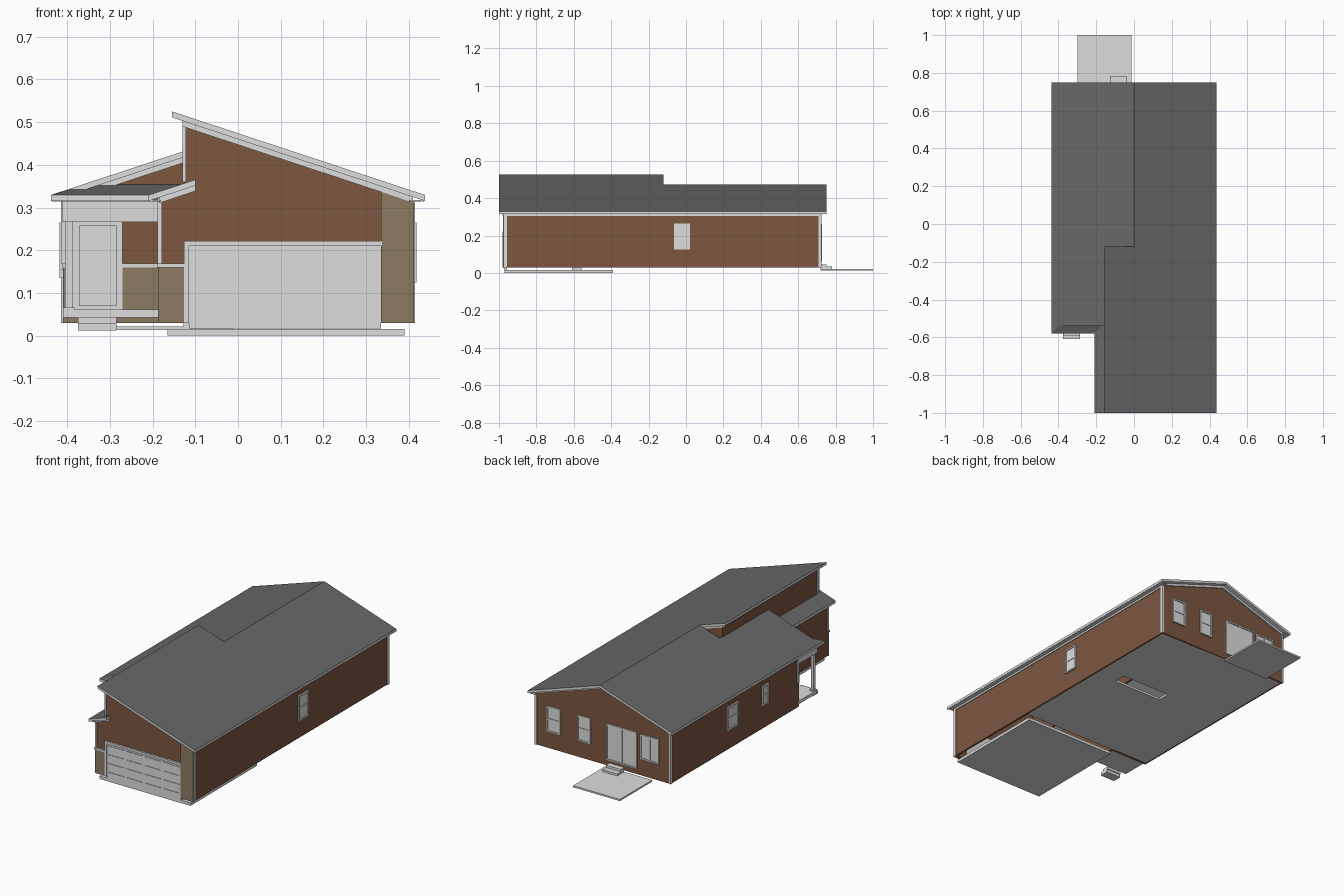
import bpy, bmesh


def mat(name, rgb):
    m = bpy.data.materials.new(name)
    m.diffuse_color = (*rgb, 1)
    return m


LIGHT = mat("light_grey_trim", (0.73, 0.73, 0.73))
BROWN = mat("brown_siding", (0.205, 0.095, 0.051))
TAN = mat("tan_stone", (0.262, 0.198, 0.125))
DARK = mat("dark_grey_roofing", (0.136, 0.136, 0.136))


def finish(name, bm, mats):
    bmesh.ops.recalc_face_normals(bm, faces=bm.faces[:])
    me = bpy.data.meshes.new(name)
    for m in mats:
        me.materials.append(m)
    if len(mats) > 1:  # second colour goes on upward faces
        bm.normal_update()
        for f in bm.faces:
            f.material_index = 1 if f.normal.z > 0.5 else 0
    bm.to_mesh(me)
    bm.free()
    ob = bpy.data.objects.new(name, me)
    bpy.context.collection.objects.link(ob)
    return ob


def loft(bm, a, b):
    """Solid between two matching polygons."""
    va, vb = [bm.verts.new(p) for p in a], [bm.verts.new(p) for p in b]
    bm.faces.new(va)
    bm.faces.new(vb)
    n = len(a)
    for i in range(n):
        j = (i + 1) % n
        bm.faces.new((va[i], va[j], vb[j], vb[i]))


def boxes(name, items, m):
    bm = bmesh.new()
    for x0, x1, y0, y1, z0, z1 in items:
        ring = [(x0, y0), (x1, y0), (x1, y1), (x0, y1)]
        loft(bm, [(*p, z0) for p in ring], [(*p, z1) for p in ring])
    return finish(name, bm, [m])


def prism(name, profile, y0, y1, m):
    """Profile in x, z extruded along y."""
    bm = bmesh.new()
    loft(bm, [(x, y0, z) for x, z in profile], [(x, y1, z) for x, z in profile])
    return finish(name, bm, [m])


T = 0.014  # roof thickness


def roof(name, plan, height):
    bm = bmesh.new()
    loft(bm, [(x, y, height(x, y)) for x, y in plan],
         [(x, y, height(x, y) - T) for x, y in plan])
    return finish(name, bm, [LIGHT, DARK])


def rect(x0, x1, y0, y1):
    return [(x0, y0), (x1, y0), (x1, y1), (x0, y1)]


def right(x, y=0): return 0.474 - 0.33 * x
def left(x, y=0): return 0.474 + 0.33 * x
def side_pent(x, y=0): return 0.329 + 0.33 * (x + 0.21)
def front_pent(x, y): return 0.329 + 0.33 * (y + 0.58)


# Roofs
roof("right_roof_front", rect(-0.155, 0.438, -1, -0.12), right)
roof("right_roof_back", rect(0, 0.438, -0.12, 0.75), right)
roof("left_roof_front", rect(-0.438, -0.12, -0.54, -0.12), left)
roof("left_roof_back", rect(-0.438, 0, -0.12, 0.75), left)
roof("porch_roof_hip", [(-0.438, -0.58), (-0.36, -0.502), (-0.36, -0.5), (-0.438, -0.5)], left)
roof("porch_roof_front", [(-0.438, -0.58), (-0.21, -0.58), (-0.13, -0.5), (-0.358, -0.5)], front_pent)
roof("garage_side_roof", [(-0.21, -1), (-0.12, -1), (-0.12, -0.49), (-0.21, -0.58)], side_pent)
roof("garage_side_roof_end", rect(-0.12, -0.10, -1, -0.97), side_pent)


# Frieze boards under the sloping roof edges
def frieze(name, x0, x1, h, y0, y1):
    a, b = h(x0) - T, h(x1) - T
    prism(name, [(x0, a), (x1, b), (x1, b - 0.013), (x0, a - 0.013)], y0, y1, LIGHT)


frieze("front_frieze", -0.13, 0.41, right, -0.978, -0.968)
frieze("front_gable_frieze", -0.41, -0.125, left, -0.512, -0.498)
frieze("side_roof_frieze", -0.185, -0.10, side_pent, -0.98, -0.968)
frieze("back_right_frieze", 0, 0.41, right, 0.718, 0.727)
frieze("back_left_frieze", -0.41, 0, left, 0.718, 0.727)
frieze("clerestory_back_frieze", -0.13, 0, right, -0.145, -0.135)

# Soffits and frieze boards under the level eaves
boxes("eave_soffits", [
    (0.40, 0.436, -0.99, 0.745, 0.314, 0.318),
    (-0.436, -0.40, -0.575, 0.745, 0.314, 0.318),
    (-0.436, -0.19, -0.575, -0.54, 0.314, 0.318),
    (-0.208, -0.18, -0.99, -0.55, 0.314, 0.318),
    (0.40, 0.414, -0.97, 0.72, 0.304, 0.316),
    (-0.414, -0.40, -0.39, 0.72, 0.304, 0.316),
    (-0.189, -0.18, -0.97, -0.55, 0.304, 0.316),
    (-0.13, -0.12, -0.97, -0.14, 0.488, 0.50)], LIGHT)

# Walls
prism("garage_front_wall", [(-0.185, 0.03), (0.41, 0.03), (0.41, 0.325), (-0.125, 0.502),
                            (-0.125, 0.345), (-0.185, 0.325)], -0.97, -0.96, BROWN)
prism("back_wall", [(-0.41, 0.03), (0.41, 0.03), (0.41, 0.325), (0, 0.461), (-0.41, 0.325)],
      0.71, 0.72, BROWN)
prism("front_gable_wall", [(-0.40, 0.316), (-0.12, 0.316), (-0.12, 0.421), (-0.40, 0.328)],
      -0.505, -0.495, BROWN)
prism("clerestory_back_wall", [(-0.125, 0.41), (0, 0.45), (0, 0.461), (-0.125, 0.502)],
      -0.15, -0.14, BROWN)
boxes("side_walls", [
    (0.40, 0.41, -0.97, 0.72, 0.03, 0.324),
    (-0.41, -0.40, -0.39, 0.72, 0.03, 0.324),
    (-0.185, -0.175, -0.97, -0.38, 0.03, 0.322),
    (-0.125, -0.115, -0.97, -0.14, 0.33, 0.50)], BROWN)
boxes("porch_back_wall", [(-0.41, -0.175, -0.39, -0.38, 0.03, 0.32)], BROWN)

# Stone facing and its caps
boxes("stone_facing", [
    (-0.187, -0.125, -0.977, -0.968, 0.03, 0.16),
    (-0.41, -0.185, -0.397, -0.388, 0.03, 0.16)], TAN)
prism("stone_pier", [(0.335, 0.03), (0.412, 0.03), (0.412, 0.311), (0.335, 0.337)],
      -0.979, -0.968, TAN)
boxes("stone_caps", [
    (-0.19, -0.125, -0.981, -0.968, 0.16, 0.169),
    (-0.27, -0.185, -0.40, -0.388, 0.16, 0.169),
    (-0.412, -0.39, -0.40, -0.388, 0.16, 0.169)], LIGHT)

# Corner trim
trim = [(-0.188, -0.178, -0.974, -0.962, 0.169, 0.322),
        (-0.13, -0.122, -0.974, -0.962, 0.36, 0.50),
        (0.402, 0.414, -0.974, -0.958, 0.03, 0.316),
        (-0.414, -0.40, -0.394, -0.38, 0.169, 0.31)]
for s in (-1, 1):
    trim.append((s * 0.408 - 0.006, s * 0.408 + 0.006, 0.708, 0.724, 0.03, 0.316))
boxes("corner_trim", trim, LIGHT)

# Garage door with raised panels, and its frame
x0, x1, z0, z1 = -0.115, 0.335, 0.017, 0.21
boxes("garage_door", [(x0, x1, -0.974, -0.958, z0, z1)], LIGHT)
w, h = (x1 - x0) / 4, (z1 - z0) / 4
boxes("garage_door_panels", [
    (x0 + i * w + 0.008, x0 + (i + 1) * w - 0.008, -0.977, -0.973,
     z0 + j * h + 0.01, z0 + (j + 1) * h - 0.01) for i in range(4) for j in range(4)], LIGHT)
boxes("garage_door_frame", [(-0.127, 0.337, -0.98, -0.966, z1, 0.222),
                            (-0.127, x0, -0.98, -0.966, 0.03, z1)], LIGHT)


# Windows: frame, rail or mullion, and pane on a wall plane
def window(name, axis, wall, a0, a1, z0, z1, upright=False):
    s, f = (1 if wall > 0 else -1), 0.008
    mid, mz = (a0 + a1) / 2, (z0 + z1) / 2
    parts = [(a0, a0 + f, z0, z1, 0.008), (a1 - f, a1, z0, z1, 0.008),
             (a0, a1, z0, z0 + f, 0.008), (a0, a1, z1 - f, z1, 0.008),
             (a0, a1, z0, z1, 0.003)]
    parts.append((mid - 0.004, mid + 0.004, z0, z1, 0.006) if upright
                 else (a0, a1, mz - 0.004, mz + 0.004, 0.006))
    out = []
    for p0, p1, q0, q1, d in parts:
        e0, e1 = sorted((wall - s * 0.004, wall + s * d))
        out.append((e0, e1, p0, p1, q0, q1) if axis == "x" else (p0, p1, e0, e1, q0, q1))
    boxes(name, out, LIGHT)


window("right_window", "x", 0.41, -0.065, 0.022, 0.125, 0.265)
window("left_window_large", "x", -0.41, 0.135, 0.235, 0.135, 0.265)
window("left_window_small", "x", -0.41, -0.13, -0.075, 0.155, 0.265)
window("back_window_a", "y", 0.72, 0.257, 0.342, 0.12, 0.262)
window("back_window_b", "y", 0.72, 0.075, 0.155, 0.12, 0.262)
window("back_patio_door", "y", 0.72, -0.21, -0.022, 0.06, 0.262, True)
window("back_window_c", "y", 0.72, -0.343, -0.228, 0.12, 0.258, True)

# Front door and porch
boxes("front_door_frame", [(-0.39, -0.27, -0.40, -0.388, 0.06, 0.266)], LIGHT)
boxes("front_door", [(-0.372, -0.285, -0.404, -0.398, 0.07, 0.258)], LIGHT)
boxes("porch_beam", [(-0.412, -0.183, -0.555, -0.39, 0.266, 0.318)], LIGHT)
boxes("porch_deck", [(-0.41, -0.185, -0.555, -0.39, 0.043, 0.061)], LIGHT)
boxes("porch_post", [(-0.405, -0.388, -0.548, -0.531, 0.06, 0.268),
                     (-0.41, -0.383, -0.553, -0.526, 0.06, 0.066)], LIGHT)
boxes("front_steps", [(-0.375, -0.285, -0.61, -0.56, 0.012, 0.028),
                      (-0.375, -0.285, -0.59, -0.555, 0.028, 0.042)], LIGHT)

# Ground slabs, house floor with stair opening, back patio and steps
boxes("garage_slab", [(-0.165, 0.39, -0.97, -0.39, 0, 0.016)], LIGHT)
boxes("house_floor", [
    (-0.405, -0.03, -0.39, 0.715, 0.03, 0.042), (0.27, 0.405, -0.39, 0.715, 0.03, 0.042),
    (-0.03, 0.27, -0.39, 0.17, 0.03, 0.042), (-0.03, 0.27, 0.24, 0.715, 0.03, 0.042)], LIGHT)
boxes("back_patio", [(-0.298, -0.013, 0.72, 1.0, 0.013, 0.022)], LIGHT)
boxes("back_steps", [(-0.128, -0.037, 0.72, 0.78, 0.022, 0.033),
                     (-0.128, -0.037, 0.72, 0.75, 0.033, 0.046)], LIGHT)
